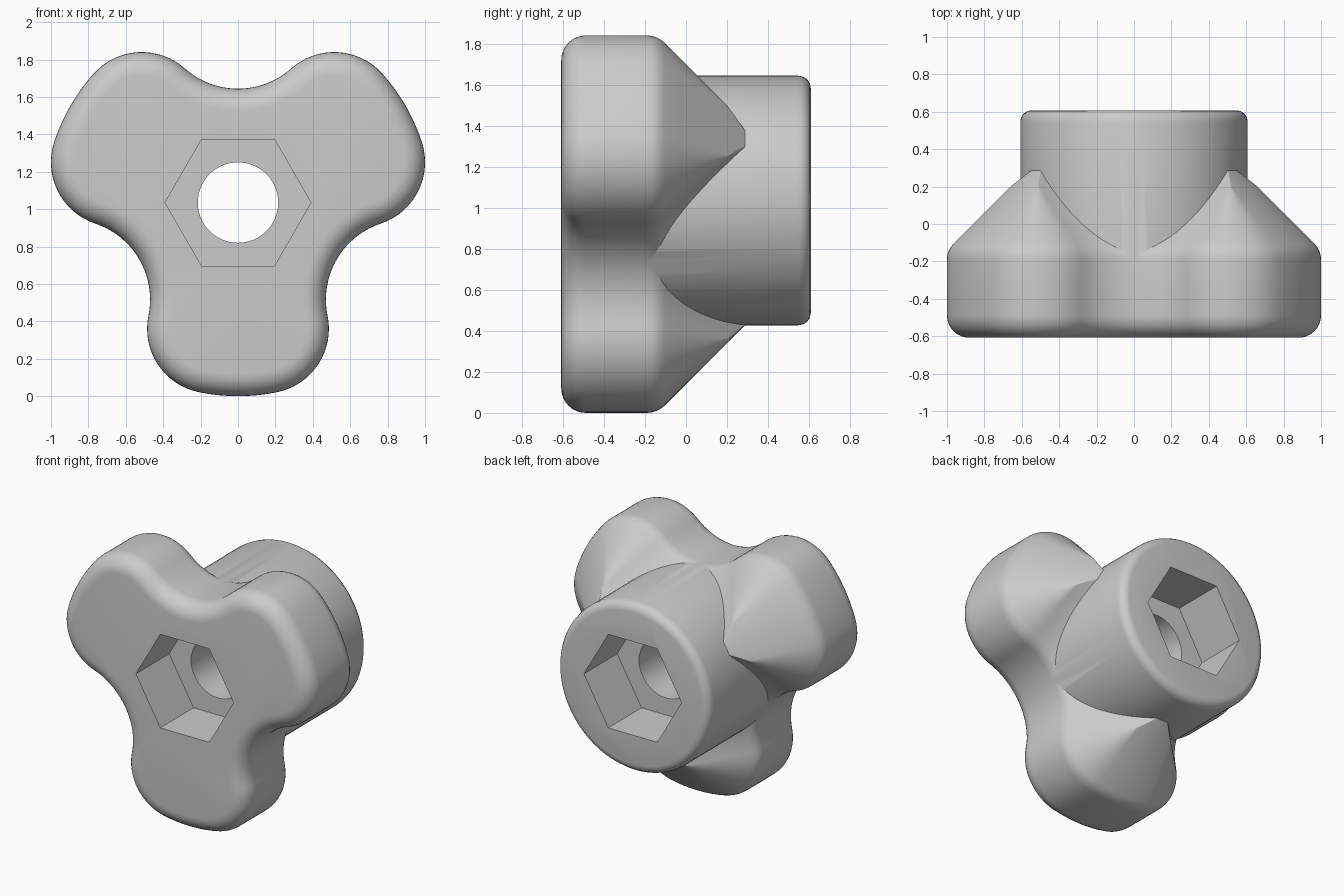
import bpy, bmesh, math

if "Cube" in bpy.data.objects:
    bpy.data.objects.remove(bpy.data.objects["Cube"])

AXIS_Z = 1.035        # height of the bore axis
HALF = 0.608          # half depth
OUTER, NOTCH, CORNER = 1.035, 0.428, 0.346
NOTCH_AT = NOTCH + 0.609
HUB = 0.608

mat = bpy.data.materials.new("grey plastic")
mat.use_nodes = True
mat.diffuse_color = (0.6, 0.6, 0.6, 1)
mat.node_tree.nodes["Principled BSDF"].inputs["Base Color"].default_value = (0.6, 0.6, 0.6, 1)


def cis(a):
    return complex(math.cos(a), math.sin(a))


def arg(c):
    return math.atan2(c.imag, c.real)


def arc(centre, radius, a, b, n):
    return [centre + radius * cis(a + (b - a) * i / n) for i in range(n)]


def lobed_ring(inset):
    """Three-lobed outline shrunk by inset; real part is up, imaginary is x."""
    big, cut = OUTER - inset, NOTCH + inset
    r = max(CORNER - inset, 0.004)
    d, reach = big - r, cut + r
    theta = math.acos((d * d + NOTCH_AT ** 2 - reach ** 2) / (2 * d * NOTCH_AT))
    c = d * cis(theta)
    a = arg(c - NOTCH_AT)
    half = arc(NOTCH_AT, cut, math.pi, a, 10)
    half += arc(c, r, a - math.pi, theta, 16)
    half += arc(0, big, theta, math.pi / 3, 4)
    tip = [big * cis(math.pi / 3)]
    turn = cis(2 * math.pi / 3)
    back = [p.conjugate() * turn for p in reversed(half[1:])]
    sector = half + tip + back
    return [p * turn ** k for k in range(3) for p in sector]


def circle(radius, n, start=0):
    return arc(0, radius, start, start + 2 * math.pi, n)


def loft(name, rings):
    """Skin a list of (y, outline) rings and cap both ends."""
    bm = bmesh.new()
    rows = [[bm.verts.new((p.imag, y, AXIS_Z + p.real)) for p in ring] for y, ring in rings]
    n = len(rows[0])
    for lo, hi in zip(rows, rows[1:]):
        for i in range(n):
            j = (i + 1) % n
            bm.faces.new((lo[i], lo[j], hi[j], hi[i]))
    bm.faces.new(rows[0])
    bm.faces.new(rows[-1])
    bmesh.ops.recalc_face_normals(bm, faces=bm.faces)
    mesh = bpy.data.meshes.new(name)
    bm.to_mesh(mesh)
    bm.free()
    mesh.materials.append(mat)
    obj = bpy.data.objects.new(name, mesh)
    bpy.context.collection.objects.link(obj)
    return obj


def combine(target, other, operation):
    mod = target.modifiers.new(operation, "BOOLEAN")
    mod.operation, mod.object, mod.solver = operation, other, "EXACT"
    bpy.context.view_layer.objects.active = target
    bpy.ops.object.modifier_apply(modifier=mod.name)
    bpy.data.objects.remove(other)


# Lobed grip: rounded front edge, straight walls, softened 45 degree back chamfer
ROUND, CHAMFER_Y = 0.12, -0.14
steps = [math.pi / 2 * i / 8 for i in range(9)]
layers = [(-HALF + ROUND * (1 - math.cos(t)), ROUND * (1 - math.sin(t))) for t in steps]
start = CHAMFER_Y - ROUND * math.tan(math.pi / 8)
layers += [(start + ROUND * math.sin(t), ROUND * (1 - math.cos(t))) for t in steps[:5]]
layers += [(CHAMFER_Y + h, h) for h in (0.12, 0.22, 0.3, 0.34, 0.38, 0.42, 0.45)]
knob = loft("knob_body", [(y, lobed_ring(h)) for y, h in layers])

# Round hub at the back with a rounded rim
RIM = 0.06
hub_rings = [(-0.3, circle(HUB, 96))]
hub_rings += [(HALF - RIM + RIM * math.sin(t), circle(HUB - RIM + RIM * math.cos(t), 96))
              for t in steps[::2]]
combine(knob, loft("hub", hub_rings), "UNION")

# Hexagonal pockets at both ends and a round bore between them
POCKET = 0.38
for side in (-1, 1):
    hexagon = circle(0.39, 6, math.pi / 2)
    pocket = loft("hex_pocket", [(side * (HALF - POCKET), hexagon), (side * 0.7, hexagon)])
    combine(knob, pocket, "DIFFERENCE")
bore = circle(0.215, 64)
combine(knob, loft("bore", [(-0.5, bore), (0.5, bore)]), "DIFFERENCE")

# Smooth curved walls, crisp pocket edges
bpy.ops.object.select_all(action="DESELECT")
knob.select_set(True)
bpy.context.view_layer.objects.active = knob
bpy.ops.object.shade_smooth_by_angle(angle=math.radians(30))
